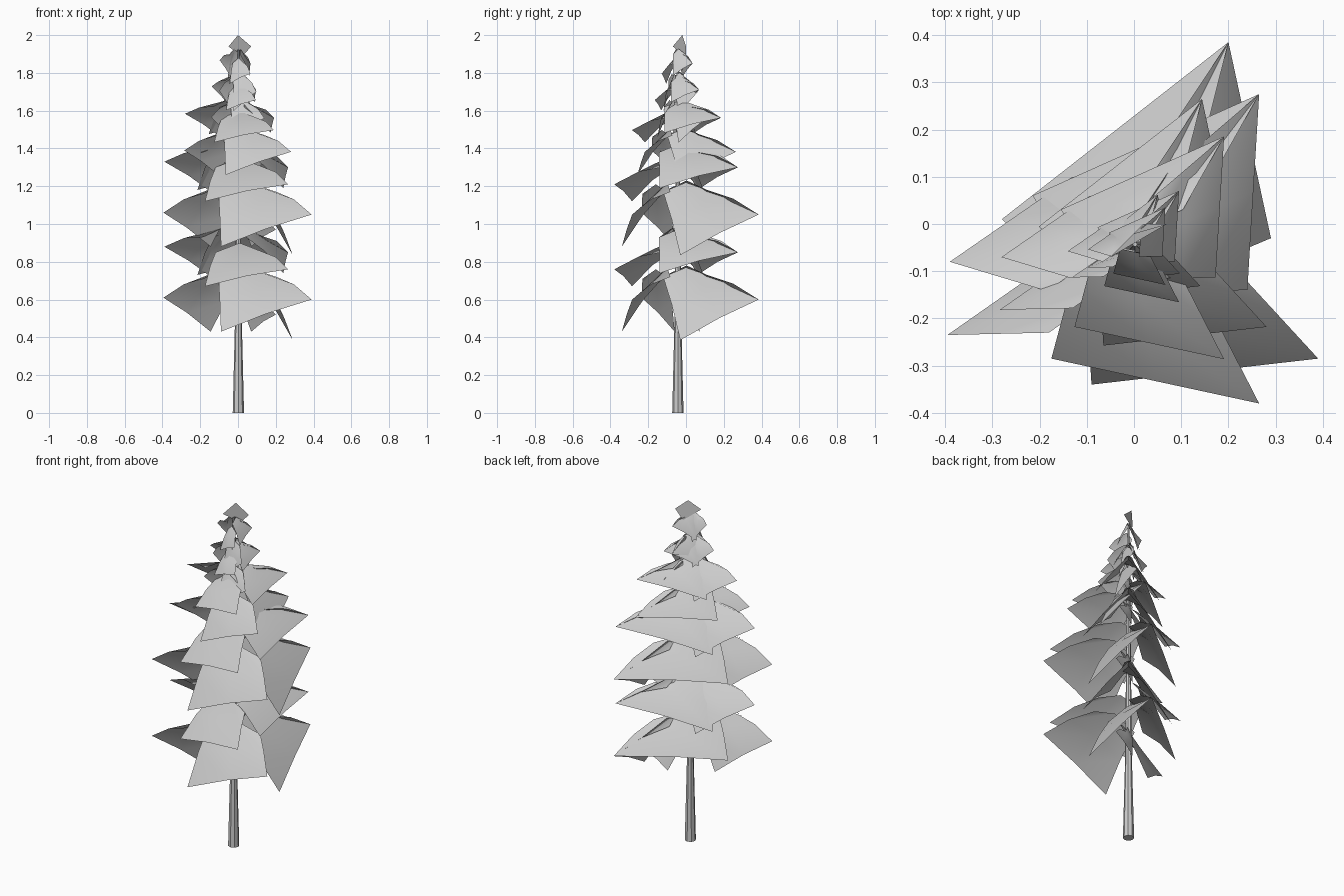
import bpy, bmesh
from mathutils import Vector

if "Cube" in bpy.data.objects:
    bpy.data.objects.remove(bpy.data.objects["Cube"])

TRUNK = Vector((0, -0.045, 0))

# One whorl of drooping boughs:
# (low corner, high corner, height at trunk, optional root xy, optional root half width)
BOUGHS = [
    ((-.09, -.34, .43), (.39, -.285, .60), .77, (.05, -.10), .32),    # lower front
    ((.29, -.03, .385), (.20, .385, .60), .77),                       # lower right
    ((.20, .385, .60), (-.28, .01, .56), .78),                        # lower back
    ((-.145, -.06, .43), (-.395, -.235, .61), .76, (-.08, -.16), .40),  # lower left
    ((.07, .07, .43), (.20, .09, .52), .66),                          # small inner
    ((-.175, -.285, .67), (.265, -.38, .76), .90),                    # upper front
    ((.24, -.14, .74), (.265, .275, .85), .98),                       # upper right
    ((.265, .275, .85), (-.215, .06, .73), .98),                      # upper back
    ((-.13, .10, .71), (-.39, -.08, .88), .98, (-.08, -.07), .40),    # upper left
]


def make_object(name, bm):
    me = bpy.data.meshes.new(name)
    bm.to_mesh(me)
    bm.free()
    ob = bpy.data.objects.new(name, me)
    bpy.context.collection.objects.link(ob)
    return ob


def add_bough(bm, scale, z_scale, lift, a, b, top, root=None, half=.29):
    """Folded sheet running from the trunk out to the edge a-b."""
    a, b = Vector(a), Vector(b)
    edge = b - a
    edge.z = 0
    mid = (a + b) / 2
    if root is None:
        root = TRUNK + (Vector((mid.x, mid.y, 0)) - TRUNK) * 0.2
    root = Vector((root[0], root[1], top))
    droop = Vector((0, 0, .05))
    inner = [root - edge * half - droop, root, root + edge * half - droop]
    outer = [a, mid + Vector((0, 0, .01)), b]
    middle = [(p + q) / 2 + Vector((0, 0, .02)) for p, q in zip(inner, outer)]

    def place(p):
        q = TRUNK + (p - TRUNK) * scale
        q.z = p.z * z_scale + lift
        return bm.verts.new(q)

    rows = [[place(p) for p in row] for row in (inner, middle, outer)]
    for r0, r1 in zip(rows, rows[1:]):
        for i in range(2):
            f = bm.faces.new((r0[i], r1[i], r1[i + 1], r0[i + 1]))
            f.normal_update()
            if f.normal.z < 0:
                f.normal_flip()


# Foliage whorls, shrinking towards the top
WHORLS = [(1, 1, 0), (1, 1, .45), (.72, .72, .95), (.36, .60, 1.20), (.25, .60, 1.34)]
for n, whorl in enumerate(WHORLS):
    bm = bmesh.new()
    for bough in BOUGHS:
        add_bough(bm, *whorl, *bough)
    ob = make_object(f"foliage_whorl_{n + 1}", bm)
    for p in ob.data.polygons:
        p.use_smooth = True

# Diamond leaf at the tip
bm = bmesh.new()
bm.faces.new([bm.verts.new(v) for v in
              ((-.05, -.07, 1.94), (.02, .0, 1.885), (.07, .0, 1.94), (0, -.02, 2.0))])
make_object("top_leaf", bm)

# Tapered trunk with a slightly flared base
for name, r1, r2, z0, z1 in (("trunk_base", .03, .019, 0, .45),
                             ("trunk_upper", .019, .005, .45, 1.92)):
    bpy.ops.mesh.primitive_cone_add(vertices=8, radius1=r1, radius2=r2, depth=z1 - z0,
                                    location=(.002, TRUNK.y + .002, (z0 + z1) / 2))
    bpy.context.object.name = name
    bpy.ops.object.shade_smooth_by_angle()
